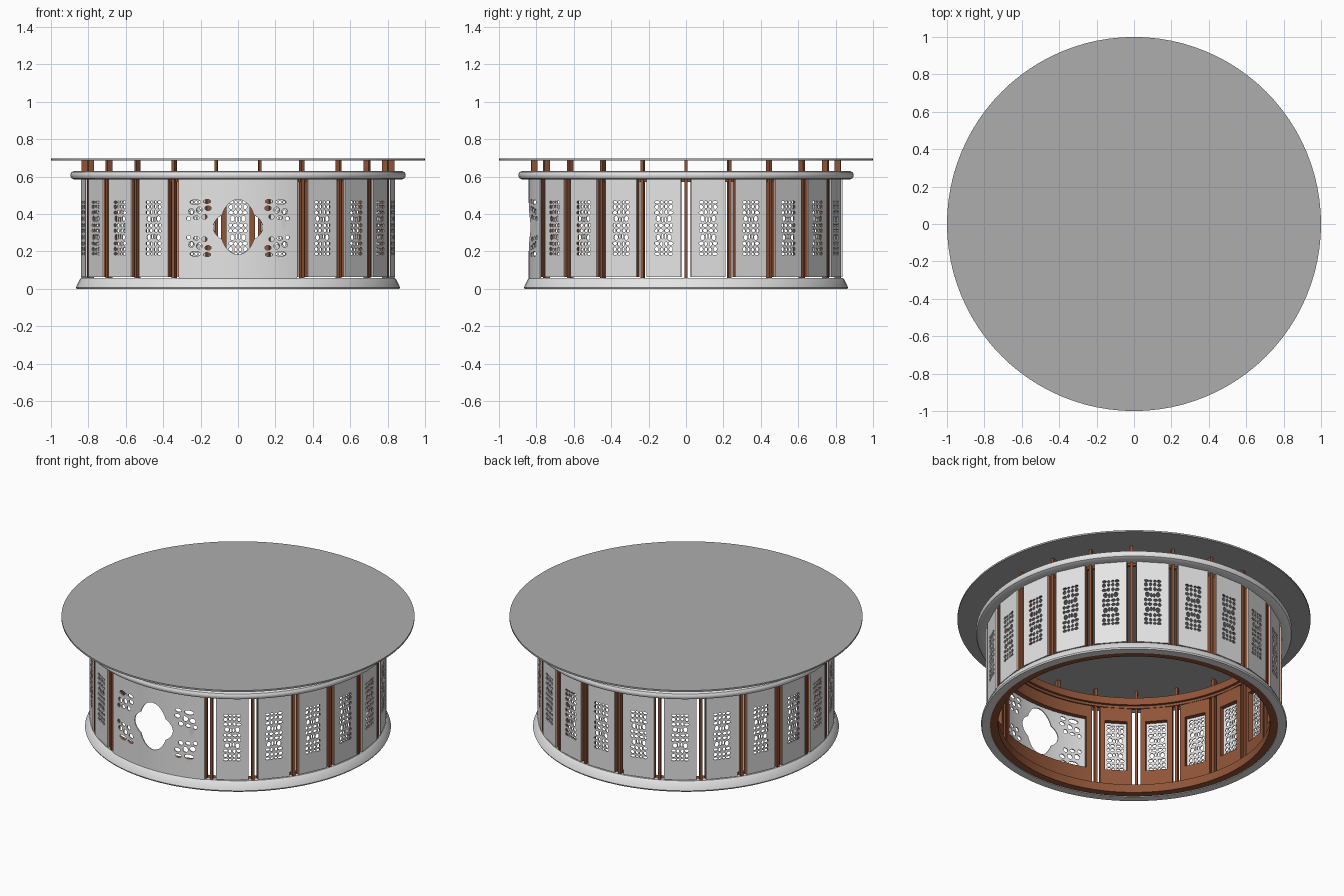
import bpy, bmesh, math
from mathutils import Matrix

cube = bpy.data.objects.get("Cube")
if cube:
    bpy.data.objects.remove(cube, do_unlink=True)

BAYS = 22
STEP = 2 * math.pi / BAYS
Z0, Z1 = 0.062, 0.59      # panel bottom and top
MID = 0.325               # height of the fretwork centre


def material(name, rgb):
    m = bpy.data.materials.new(name)
    m.use_nodes = True
    m.diffuse_color = (*rgb, 1)
    m.node_tree.nodes["Principled BSDF"].inputs["Base Color"].default_value = (*rgb, 1)
    return m


pale = material("pale grey", (0.78, 0.78, 0.78))
grey = material("tabletop grey", (0.42, 0.42, 0.42))
brown = material("brown wood", (0.28, 0.09, 0.04))


def add(name, mesh, mat=None, angle=0.0):
    if mat:
        mesh.materials.clear()
        mesh.materials.append(mat)
    obj = bpy.data.objects.new(name, mesh)
    obj.rotation_euler.z = angle
    bpy.context.collection.objects.link(obj)
    return obj


def finish(bm, name, smooth):
    bmesh.ops.recalc_face_normals(bm, faces=bm.faces)
    mesh = bpy.data.meshes.new(name)
    bm.to_mesh(mesh)
    bm.free()
    if smooth:
        mesh.shade_smooth()
        mesh.set_sharp_from_angle(angle=math.radians(35))
    else:
        mesh.shade_flat()
    return mesh


def lathe(name, profile, mat, segments=96):
    """Closed ring turned from a (radius, height) outline."""
    bm = bmesh.new()
    rings = []
    for i in range(segments):
        a = 2 * math.pi * i / segments
        rings.append([bm.verts.new((r * math.cos(a), r * math.sin(a), z)) for r, z in profile])
    n = len(profile)
    for i in range(segments):
        p, q = rings[i], rings[(i + 1) % segments]
        for j in range(n):
            k = (j + 1) % n
            bm.faces.new((p[j], q[j], q[k], p[k]))
    return add(name, finish(bm, name, True), mat)


def rect(x, low, high):
    return [(-x, low), (x, low), (x, high), (-x, high)]


def ellipse(x, z, rx, rz, n=8):
    return [(x + rx * math.cos(2 * math.pi * (i + 0.5) / n),
             z + rz * math.sin(2 * math.pi * (i + 0.5) / n)) for i in range(n)]


def mirrored(quarter):
    """Repeat the quarter pattern in all four corners."""
    return [ellipse(sx * x, MID + sz * z, rx, rz)
            for x, z, rx, rz in quarter for sx in (-1, 1) for sz in (-1, 1)]


def sheet(name, outlines, thick, radius, curved=False):
    """Pierced sheet facing -y; its back lies at the given radius."""
    curve = bpy.data.curves.new(name + "_outline", "CURVE")
    curve.dimensions = "2D"
    curve.fill_mode = "BOTH"
    curve.extrude = thick / 2
    for points in outlines:
        s = curve.splines.new("POLY")
        s.points.add(len(points) - 1)
        for p, (x, z) in zip(s.points, points):
            p.co = (x, z, 0, 1)
        s.use_cyclic_u = True
    helper = bpy.data.objects.new(name + "_helper", curve)
    bpy.context.collection.objects.link(helper)
    deps = bpy.context.evaluated_depsgraph_get()
    flat = bpy.data.meshes.new_from_object(helper.evaluated_get(deps))
    bm = bmesh.new()
    bm.from_mesh(flat)
    bpy.data.objects.remove(helper, do_unlink=True)
    bpy.data.curves.remove(curve)
    bpy.data.meshes.remove(flat)
    bmesh.ops.remove_doubles(bm, verts=bm.verts, dist=0.00005)
    if curved:
        for i in range(-13, 14):
            bmesh.ops.bisect_plane(bm, geom=bm.verts[:] + bm.edges[:] + bm.faces[:],
                                   plane_co=(i * 0.025, 0, 0), plane_no=(1, 0, 0))
    for v in bm.verts:
        u, h, w = v.co
        r = radius + thick / 2 + w
        if curved:
            v.co = (r * math.sin(u / radius), -r * math.cos(u / radius), h)
        else:
            v.co = (u, -r, h)
    return finish(bm, name, curved)


def box(name, width, depth, low, high, radius):
    bm = bmesh.new()
    bmesh.ops.create_cube(bm, size=1, matrix=Matrix.Translation((0, -radius, (low + high) / 2))
                          @ Matrix.Diagonal((width, depth, high - low, 1)))
    return finish(bm, name, False)


# Tabletop: thin round plate
bm = bmesh.new()
bmesh.ops.create_cone(bm, cap_ends=True, segments=96, radius1=1, radius2=1, depth=0.01,
                      matrix=Matrix.Translation((0, 0, 0.692)))
add("tabletop", finish(bm, "tabletop", True), grey)

# Rims with wooden linings
lathe("upper_rim", [(0.82, 0.584), (0.875, 0.584), (0.89, 0.591), (0.896, 0.602),
                    (0.896, 0.613), (0.89, 0.624), (0.875, 0.631), (0.82, 0.631)], pale)
lathe("upper_lining", [(0.785, 0.585), (0.80, 0.585), (0.80, 0.57), (0.82, 0.57),
                       (0.82, 0.63), (0.785, 0.63)], brown)
lathe("base_rim", [(0.815, 0), (0.862, 0), (0.866, 0.008), (0.862, 0.018),
                   (0.847, 0.048), (0.838, 0.057), (0.815, 0.057)], pale)
lathe("base_lining", [(0.77, 0.004), (0.815, 0.004), (0.815, 0.055), (0.77, 0.055)], brown)

# Narrow fretwork panels with wooden frames behind them
small_holes = mirrored([
    (0.012, 0.138, 0.008, 0.007), (0.036, 0.138, 0.013, 0.008),
    (0.012, 0.115, 0.008, 0.010), (0.038, 0.113, 0.010, 0.012),
    (0.013, 0.085, 0.008, 0.012), (0.037, 0.082, 0.013, 0.009),
    (0.030, 0.050, 0.012, 0.016), (0.008, 0.045, 0.006, 0.014),
    (0.040, 0.015, 0.008, 0.011), (0.016, 0.014, 0.012, 0.009)])
panel_mesh = sheet("panel", [rect(0.092, Z0, Z1)] + small_holes, 0.006, 0.83)
frame_mesh = sheet("panel_frame", [rect(0.092, Z0, Z1), rect(0.062, 0.165, 0.485)], 0.028, 0.802)
for k in range(2, BAYS - 1):
    add(f"panel_{k}", panel_mesh, pale, k * STEP)
    add(f"panel_frame_{k}", frame_mesh, brown, k * STEP)

# Wide curved front panel with a lobed opening
lobed = []
for i in range(48):
    t = 2 * math.pi * i / 48
    c, s = math.cos(t), math.sin(t)
    r = max(1 / math.hypot(c / a, s / b) for a, b in ((0.095, 0.147), (0.132, 0.085)))
    lobed.append((r * c, MID + 0.005 + r * s))
corner_holes = mirrored([
    (0.230, 0.138, 0.030, 0.014), (0.165, 0.142, 0.020, 0.011),
    (0.252, 0.088, 0.018, 0.016), (0.208, 0.096, 0.016, 0.017),
    (0.160, 0.106, 0.018, 0.013), (0.267, 0.050, 0.012, 0.012),
    (0.225, 0.055, 0.016, 0.011), (0.180, 0.060, 0.015, 0.014)])
add("front_panel", sheet("front_panel", [rect(0.322, Z0 - 0.006, Z1), lobed] + corner_holes,
                         0.006, 0.836, True), pale)
add("front_frame", sheet("front_frame", [rect(0.322, Z0, Z1), rect(0.29, 0.165, 0.495)],
                         0.028, 0.808, True), brown)

# Struts between the bays, short ones above the front panel
long_strut = box("strut", 0.016, 0.032, 0.05, 0.688, 0.82)
short_strut = box("short_strut", 0.016, 0.032, 0.59, 0.688, 0.82)
for k in range(BAYS):
    short = k in (0, BAYS - 1)
    add(f"strut_{k}", short_strut if short else long_strut, brown, (k + 0.5) * STEP)
